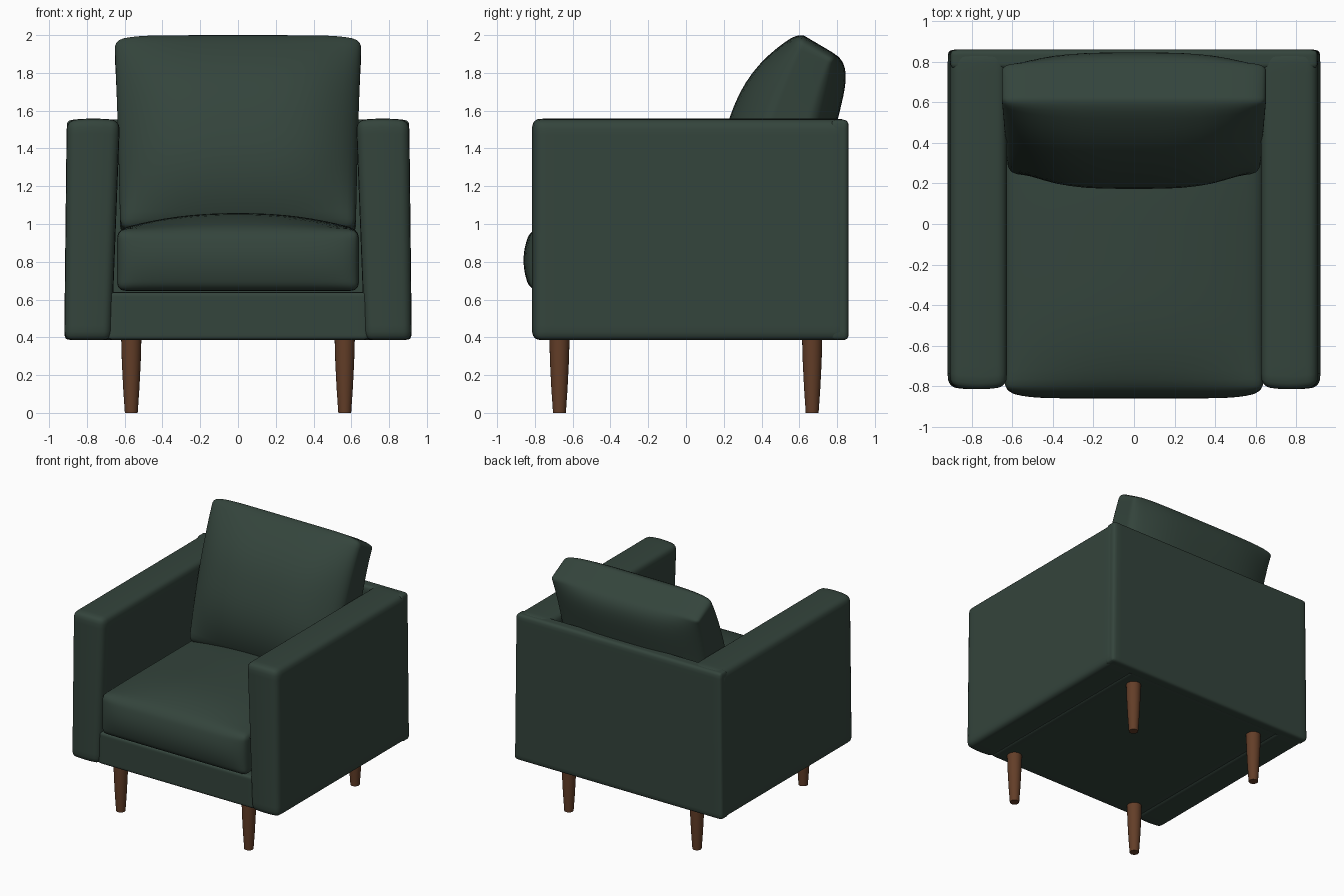
import bpy, bmesh, math
from mathutils import Vector

if "Cube" in bpy.data.objects:
    bpy.data.objects.remove(bpy.data.objects["Cube"])


def material(name, rgb):
    m = bpy.data.materials.new(name)
    m.diffuse_color = (*rgb, 1)
    m.use_nodes = True
    m.node_tree.nodes["Principled BSDF"].inputs["Base Color"].default_value = m.diffuse_color
    return m


GREEN = material("dark green fabric", (0.034, 0.058, 0.045))
WOOD = material("brown wood", (0.125, 0.048, 0.021))


def finish(bm, name, mat):
    bmesh.ops.recalc_face_normals(bm, faces=bm.faces)
    me = bpy.data.meshes.new(name)
    bm.to_mesh(me)
    bm.free()
    me.materials.append(mat)
    me.shade_smooth()
    ob = bpy.data.objects.new(name, me)
    bpy.context.collection.objects.link(ob)
    return ob


def soft_block(name, half, radius, shape, cuts=23):
    """Rounded box, then reshaped by shape(u, v, w) with u, v, w in -1..1."""
    bm = bmesh.new()
    bmesh.ops.create_cube(bm, size=2)
    bmesh.ops.subdivide_edges(bm, edges=bm.edges[:], cuts=cuts, use_grid_fill=True)
    for vert in bm.verts:
        # crowd the grid towards the edges, then round them
        q = [math.sin(c * math.pi / 2) * h for c, h in zip(vert.co, half)]
        core = Vector([max(radius - h, min(h - radius, c)) for c, h in zip(q, half)])
        p = core + (Vector(q) - core).normalized() * radius
        vert.co = shape(*[c / h for c, h in zip(p, half)])
    return finish(bm, name, GREEN)


def lerp(a, b, t):
    """Value from a to b as t runs -1..1."""
    return a + (b - a) * (t + 1) / 2


def curve3(a, b, c, t):
    """Quadratic through a, b, c at t = -1, 0, 1."""
    return b + (c - a) / 2 * t + ((a + c) / 2 - b) * t * t


def dome(t, power):
    return max(0, 1 - abs(t) ** power)


# Arms: slightly tapered towards the top, with a gently padded front
for side, label in ((-1, "left"), (1, "right")):
    def arm(u, v, w, s=side):
        x = lerp(lerp(0.67, 0.625, w), lerp(0.92, 0.907, w), u)
        y = lerp(-0.80, 0.853, v) - 0.015 * max(0, -v) * dome(u, 2)
        z = lerp(0.385, 1.548, w) + 0.01 * max(0, w) * dome(u, 2)
        return (s * x, y, z)
    soft_block(label + "_arm", (0.135, 0.83, 0.585), 0.045, arm)

# Back panel between and behind the arms
soft_block("back_panel", (0.91, 0.045, 0.583), 0.025,
           lambda u, v, w: (u * lerp(0.918, 0.905, w), lerp(0.765, 0.86, v),
                            lerp(0.386, 1.552, w)))

# Base rail under the seat
soft_block("base", (0.69, 0.80, 0.126), 0.02,
           lambda u, v, w: (u * 0.69, lerp(-0.785, 0.82, v), lerp(0.387, 0.64, w)))


# Seat cushion: crowned top and bulging front
def seat(u, v, w):
    y = lerp(-0.82, 0.62, v) - 0.04 * max(0, -v) * dome(w, 2) * dome(u, 8)
    z = lerp(0.645, 0.97, w) + 0.088 * max(0, w) * dome(u, 2.2) * dome(v, 4)
    return (u * 0.64, y, z)


soft_block("seat_cushion", (0.64, 0.72, 0.163), 0.045, seat)


# Back cushion: leaning back, plump on both faces
def back_cushion(u, v, w):
    y = lerp(curve3(0.24, 0.42, 0.60, w), curve3(0.55, 0.69, 0.79, w), v)
    z = lerp(curve3(0.98, 1.56, 2.012, w), curve3(0.92, 1.56, 1.90, w), v)
    y -= 0.19 * max(0, -v) * dome(u, 3.5) * dome(w, 2.5)
    y += 0.115 * max(0, v) * dome(u, 3.5) * dome(w, 3)
    z -= 0.03 * max(0, w) * abs(u) ** 8
    return (u * (0.638 + 0.015 * w), y, z)


soft_block("back_cushion", (0.64, 0.15, 0.52), 0.045, back_cushion)

# Tapered round legs
LEG = [(0.034, 0), (0.043, 0.13), (0.050, 0.27), (0.054, 0.41)]
for fy, row in ((-0.67, "front"), (0.668, "back")):
    for fx, label in ((-0.565, "left"), (0.565, "right")):
        bm = bmesh.new()
        rings = [[bm.verts.new((fx + r * math.cos(a * math.tau / 24),
                                fy + r * math.sin(a * math.tau / 24), z))
                  for a in range(24)] for r, z in LEG]
        for lo, hi in zip(rings, rings[1:]):
            for i in range(24):
                j = (i + 1) % 24
                bm.faces.new((lo[i], lo[j], hi[j], hi[i]))
        bm.faces.new(rings[0])
        bm.faces.new(rings[-1])
        leg = finish(bm, f"{row}_{label}_leg", WOOD)
        leg.data.set_sharp_from_angle(angle=math.radians(40))
